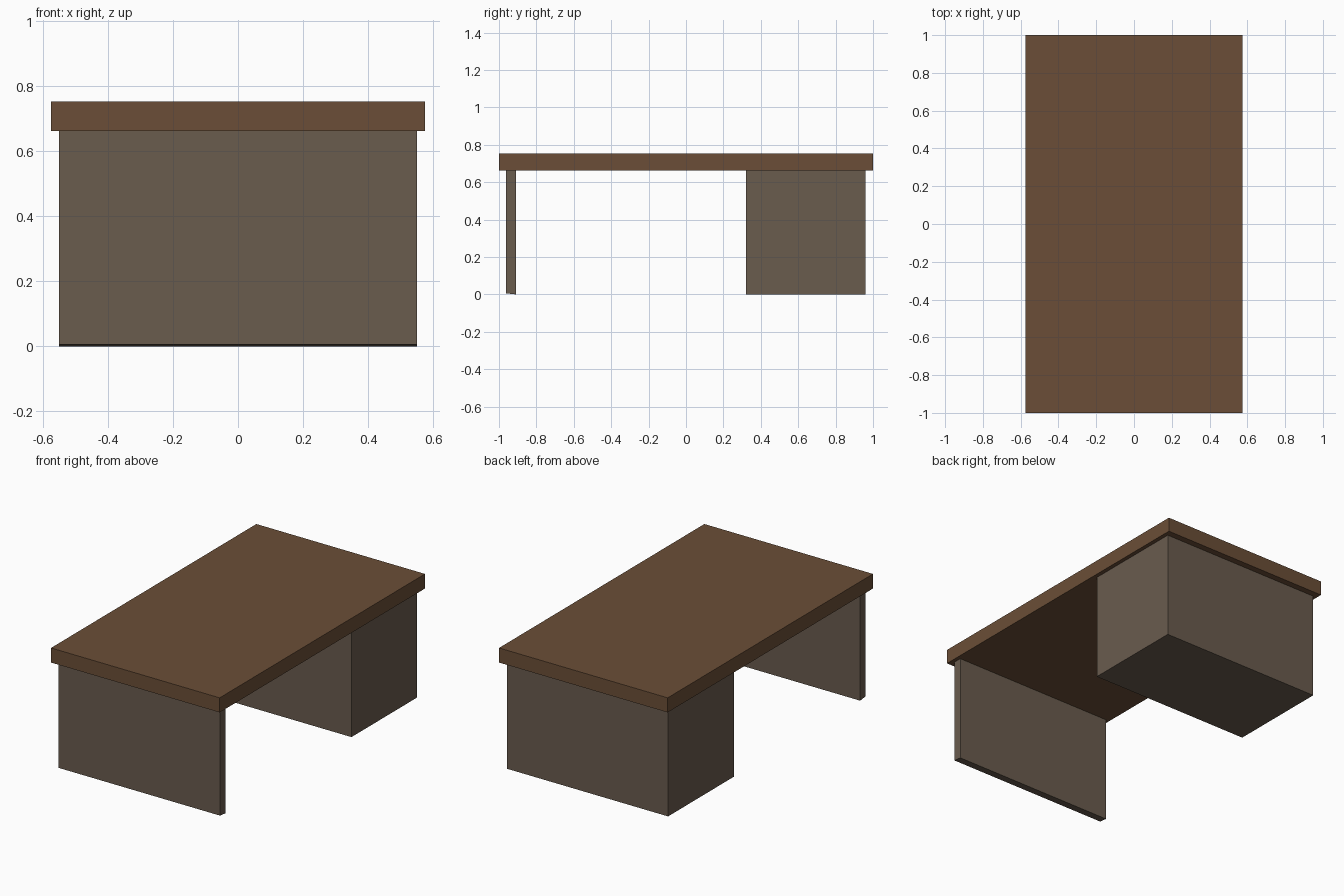
import bpy
import bmesh

if "Cube" in bpy.data.objects:
    bpy.data.objects.remove(bpy.data.objects["Cube"])


def material(name, rgb):
    m = bpy.data.materials.new(name)
    m.diffuse_color = (*rgb, 1)
    m.use_nodes = True
    m.node_tree.nodes["Principled BSDF"].inputs["Base Color"].default_value = m.diffuse_color
    return m


def box(name, lo, hi, mat, front_lift=0.0):
    """Box between two corners; front_lift raises the lower front edge."""
    bm = bmesh.new()
    bmesh.ops.create_cube(bm, size=1)
    for v in bm.verts:
        front_bottom = v.co.y < 0 and v.co.z < 0
        v.co = [lo[i] if v.co[i] < 0 else hi[i] for i in range(3)]
        if front_bottom:
            v.co.z += front_lift
    mesh = bpy.data.meshes.new(name)
    bm.to_mesh(mesh)
    bm.free()
    mesh.materials.append(mat)
    obj = bpy.data.objects.new(name, mesh)
    bpy.context.collection.objects.link(obj)
    return obj


brown = material("brown wood", (0.145, 0.076, 0.038))
grey = material("grey brown", (0.142, 0.106, 0.076))

# Desk top
box("desk_top", (-0.575, -1, 0.663), (0.575, 1, 0.753), brown)
# Panel leg with a slightly slanted foot
box("panel_leg", (-0.551, -0.962, 0), (0.551, -0.909, 0.663), grey, 0.006)
# Drawer pedestal
box("pedestal", (-0.55, 0.32, 0), (0.55, 0.96, 0.663), grey)
